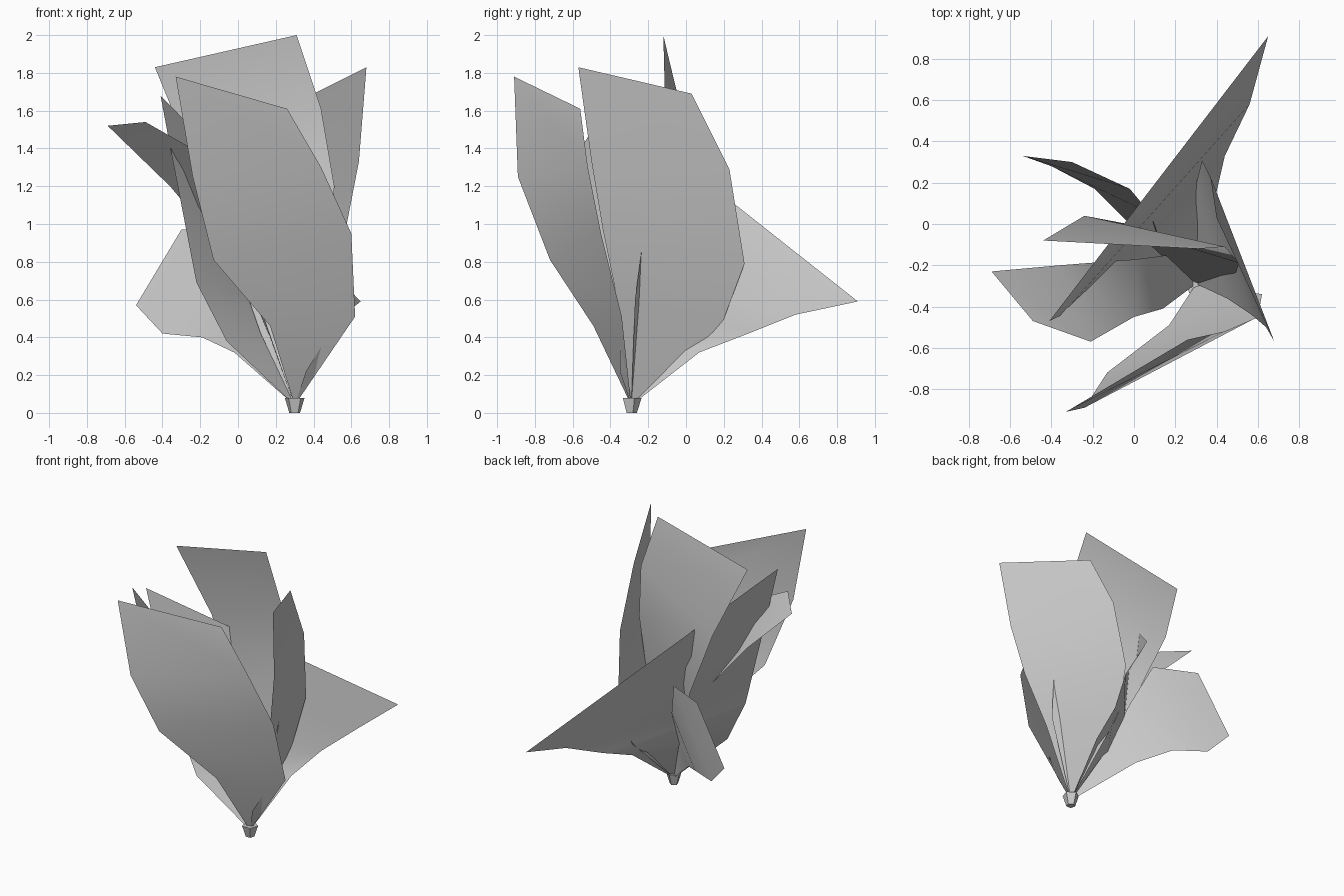
import bpy
import bmesh
from mathutils import Vector

cube = bpy.data.objects.get("Cube")
if cube:
    bpy.data.objects.remove(cube, do_unlink=True)

CROWN = Vector((0.3, -0.29, 0.04))

# Single matte grey
grey = bpy.data.materials.new("leaf_grey")
grey.use_nodes = True
grey.diffuse_color = (0.6, 0.6, 0.6, 1)
grey.node_tree.nodes["Principled BSDF"].inputs["Base Color"].default_value = grey.diffuse_color


def finish(name, bm, smooth):
    """Turn a bmesh into a named, shaded object."""
    mesh = bpy.data.meshes.new(name)
    for face in bm.faces:
        face.smooth = smooth
    bm.to_mesh(mesh)
    bm.free()
    mesh.materials.append(grey)
    obj = bpy.data.objects.new(name, mesh)
    bpy.context.collection.objects.link(obj)
    return obj


def leaf(name, left, right, stem=0.07):
    """Loft a thin blade between two edge curves, tip first, tapering into the crown."""
    bm = bmesh.new()
    edges = []
    for side in (left, right):
        points = [Vector(p) for p in side]
        points.append(CROWN + (points[-1] - CROWN).normalized() * stem)
        edges.append([bm.verts.new(p) for p in points])
    a, b = edges
    for i in range(len(a) - 1):
        bm.faces.new((a[i], a[i + 1], b[i + 1], b[i]))
    # Blade closes to a point inside the crown
    root = bm.verts.new(CROWN)
    bm.faces.new((a[-1], root, b[-1]))
    return finish(name, bm, True)


# Large blades around the crown
leaf("front_leaf",
     left=[(-.33, -.91, 1.78), (-.24, -.89, 1.25), (-.13, -.72, .81), (.17, -.49, .46)],
     right=[(.26, -.56, 1.61), (.44, -.52, 1.3), (.6, -.45, .95), (.62, -.34, .51)])

leaf("tall_rear_leaf",
     left=[(-.44, -.08, 1.83), (-.24, .04, 1.34), (-.03, 0, .85), (.12, -.14, .42)],
     right=[(.31, -.12, 2), (.44, -.11, 1.61), (.51, -.19, 1.2), (.48, -.27, .6)])

leaf("side_leaf",
     left=[(.68, -.57, 1.83), (.64, -.5, 1.33), (.57, -.44, .97), (.45, -.36, .58)],
     right=[(.4, .03, 1.69), (.37, .23, 1.29), (.33, .31, .79), (.3, .19, .47)])

leaf("spreading_rear_leaf",
     left=[(.65, .91, .59), (.56, .58, .52), (.44, .33, .42), (.38, .07, .32)],
     right=[(-.41, -.47, 1.68), (-.35, -.44, 1.36), (-.22, -.37, .69), (-.06, -.39, .38)])

leaf("outer_leaf",
     left=[(-.69, -.23, 1.52), (-.36, -.2, 1.2), (.02, -.17, .75), (.17, -.15, .4)],
     right=[(-.49, -.47, 1.54), (-.21, -.57, 1.38), (0, -.45, .95), (.14, -.41, .5)])

leaf("low_leaf",
     left=[(-.54, .33, .57), (-.4, .28, .42), (-.19, .17, .4), (-.02, 0, .32)],
     right=[(-.3, .3, .97), (-.02, .17, .97), (.08, .05, .7), (.14, -.12, .4)])

# Small shoot beside the crown
leaf("small_shoot",
     left=[(.44, -.35, .35), (.36, -.35, .22)],
     right=[(.44, -.34, .34), (.4, -.31, .19)])

# Short faceted stalk under the leaves
bm = bmesh.new()
bmesh.ops.create_cone(bm, cap_ends=True, segments=5, radius1=0.03, radius2=0.055, depth=0.08)
bmesh.ops.translate(bm, verts=bm.verts, vec=CROWN)
finish("crown_stalk", bm, False)
